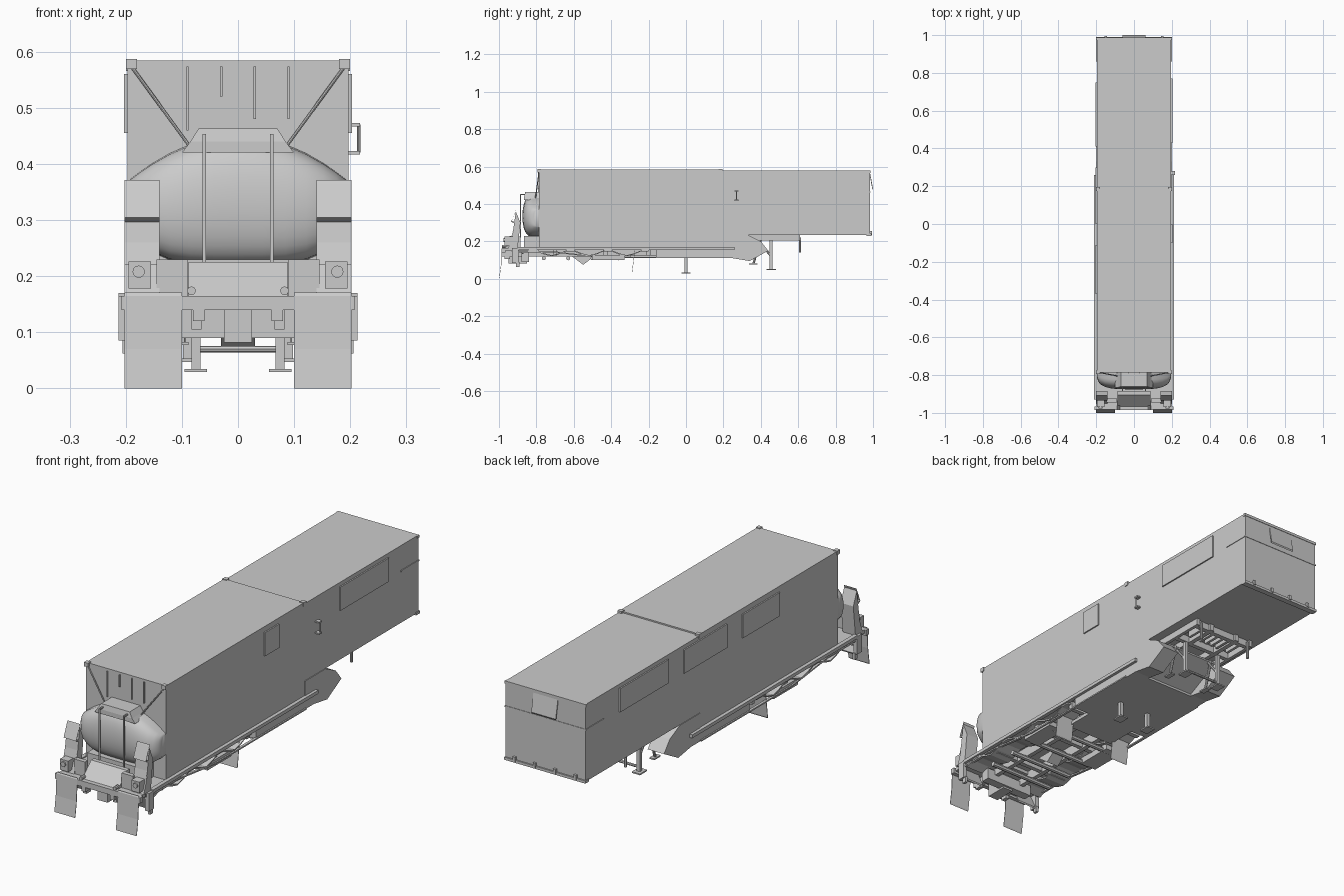
import bpy
from math import pi, sin, cos, sqrt, radians
from mathutils import Vector

if "Cube" in bpy.data.objects:
    bpy.data.objects.remove(bpy.data.objects["Cube"])

grey = bpy.data.materials.new("plain_grey")
grey.use_nodes = True
colour = (0.6, 0.6, 0.6, 1)
grey.diffuse_color = colour
grey.node_tree.nodes["Principled BSDF"].inputs["Base Color"].default_value = colour

# Main levels and stations
side, wall = 0.2, 0.197
roof, rear_roof = 0.584, 0.578
deck, rear_deck = 0.165, 0.235
bumper, front, step, rear = -0.985, -0.785, 0.185, 0.985
pan = 0.11
sheet = 0.006


def make(name, verts, faces):
    mesh = bpy.data.meshes.new(name)
    mesh.from_pydata(verts, [], faces)
    mesh.materials.append(grey)
    obj = bpy.data.objects.new(name, mesh)
    bpy.context.collection.objects.link(obj)
    return obj


def bridge(name, rings):
    """Skin a row of closed rings and cap both ends."""
    n = len(rings[0])
    verts = [point for ring in rings for point in ring]
    faces = [(r * n + i, r * n + (i + 1) % n, (r + 1) * n + (i + 1) % n, (r + 1) * n + i)
             for r in range(len(rings) - 1) for i in range(n)]
    faces += [tuple(reversed(range(n))), tuple(range(len(verts) - n, len(verts)))]
    return make(name, verts, faces)


def prism(name, x, profile, both=False):
    """Extrude a (y, z) profile over the span x; both adds the mirrored twin."""
    if both:
        prism("left_" + name, x, profile)
        prism("right_" + name, [-v for v in reversed(x)], profile)
    else:
        bridge(name, [[(v, y, z) for y, z in profile] for v in x])


def box(name, x, y, z, both=False):
    prism(name, x, [(y[0], z[0]), (y[1], z[0]), (y[1], z[1]), (y[0], z[1])], both)


def strip(name, x, path, both=False):
    """Thin bent sheet that follows a (y, z) path."""
    prism(name, x, path + [(y + sheet / 2, z + sheet) for y, z in reversed(path)], both)


def bar(name, start, end, radius, sides=8):
    a, b = Vector(start), Vector(end)
    turn = (b - a).to_track_quat("Z", "Y")
    angles = [2 * pi * i / sides for i in range(sides)]
    ring = [turn @ Vector((radius * cos(t), radius * sin(t), 0)) for t in angles]
    bridge(name, [[end_point + v for v in ring] for end_point in (a, b)])


def bar_pair(name, start, end, radius, sides=8):
    for label, s in (("left_", 1), ("right_", -1)):
        bar(label + name, (s * start[0], *start[1:]), (s * end[0], *end[1:]), radius, sides)


def about(centre, half):
    return (centre - half, centre + half)


# Container: deep front body and raised rear body
full = about(0, wall)
box("front_body", full, (front, step), (deck, roof))
box("rear_body", full, (step, rear), (rear_deck, rear_roof))
box("rear_sill", about(0, side), (rear - 0.02, rear + sheet), about(rear_deck, sheet))
box("rear_roof_lip", about(0, side), (rear - 0.01, rear + 0.002), about(rear_roof - sheet, sheet))
box("rear_door_band", about(0, side), (0.86, rear + 0.002), about(0.465, sheet / 2))
strip("rear_flap", about(0, 0.06), [(rear - sheet, rear_roof - sheet), (1 - sheet / 2, 0.475)])
for i in range(4):
    box("door_hinge", about(0.1 * i - 0.15, sheet), (rear - 0.01, rear + 0.01), (rear_deck, rear_deck + 0.02))
for y in (front, step):
    box("corner_casting", (side - 0.02, side), about(y, 0.01), (roof - 0.015, roof + 0.003), both=True)

# Side hatches as thin plates
for outward, y in ((1, (0.43, 0.77)), (1, (-0.1, 0)), (-1, (0.41, 0.75)), (-1, (0, 0.3)), (-1, (-0.37, -0.11))):
    box("side_hatch", sorted((outward * (wall - sheet), outward * (side + sheet / 2))), y, (0.455, 0.56))

# Grab handle on the left side
handle_y, handle_z = 0.27, (0.42, 0.47)
bar("handle_grip", *((side + 0.015, handle_y, z) for z in handle_z), sheet / 2)
for z in handle_z:
    box("handle_mount", (wall, side + 0.017), about(handle_y, 0.01), about(z, sheet / 2))

# Front wall ribs and diagonal braces
for x, low in zip((-0.09, -0.03, 0.03, 0.09), (0.46, 0.52, 0.48, 0.48)):
    box("front_rib", about(x, sheet / 3), about(front, sheet), (low, roof - 0.01))
bar_pair("front_brace", (side - 0.01, front, roof - 0.01), (0.085, front - 0.02, 0.43), sheet / 2)

# Rounded tank housing: each section is a squared half ellipse
segments, slices = 16, 14
rings = []
for j in range(slices + 1):
    u = -cos(pi * j / slices)
    top, low = 0.45 - 0.08 * u ** 2, 0.22 + 0.06 * u ** 4
    depth = 0.03 + 0.06 * sqrt(1 - u ** 4)
    angles = [pi * i / segments for i in range(segments + 1)]
    rings.append([(u * 0.195, front - depth * sqrt(abs(sin(t))),
                   (top + low) / 2 + (top - low) / 2 * cos(t)) for t in angles])
tank = bridge("tank_housing", rings)
bpy.context.view_layer.objects.active = tank
tank.select_set(True)
bpy.ops.object.shade_smooth_by_angle(angle=radians(40))
tank.select_set(False)

# Flared neck and straps on the tank
bridge("tank_neck", [[(x, y, z) for x, y in ((-w, front), (-w, front - d), (w, front - d), (w, front))]
                     for w, d, z in ((0.1, 0.08, 0.42), (0.085, 0.08, 0.44), (0.07, 0.075, 0.463))])
strap_y = front - 0.1
for x in about(0, 0.06):
    box("tank_strap", about(x, sheet / 2), about(strap_y, sheet / 2), (0.22, 0.453))
    box("tank_strap_top", about(x, sheet / 2), (strap_y, front), (0.447, 0.453))

# Bumper, shelf and sloped deck
box("bumper", about(0, 0.208), (bumper, bumper + 0.02), (0.14, deck))
box("bumper_shelf", about(0, side), (bumper, front), (deck - 0.015, deck))
prism("bumper_deck", about(0, 0.088),
      [(bumper + 0.02, deck), (front - 0.1, deck), (front - 0.1, 0.225), (bumper + 0.08, 0.225)])
box("front_bulkhead", about(0, 0.135), (front - 0.08, front), (deck, 0.23))

# Lamps and their folded brackets
outer = (0.14, 0.202)
lamp_y = -0.97
strip("bracket_head", outer, [(-0.91, 0.365), (-0.935, 0.305), (-0.915, 0.295), (-0.935, 0.22)], both=True)
prism("bracket_post", outer, [(-0.95, deck), (-0.93, 0.22), (-0.91, 0.36), (-0.885, 0.3), (-0.9, deck)], both=True)
strip("bracket_foot", (0.1, 0.202), [(-0.94, deck), (-0.9, 0.08)], both=True)
box("lamp_panel", (0.09, 0.145), about(-0.935, 0.01), (deck, 0.23), both=True)
box("lamp_box", (0.155, 0.195), (lamp_y, -0.93), (0.178, 0.226), both=True)
bar_pair("lamp", (0.177, lamp_y - sheet, 0.208), (0.177, lamp_y, 0.208), 0.011, sides=12)
bar_pair("tow_eye", (0.083, bumper, 0.174), (0.083, lamp_y + 0.01, 0.174), 0.008)
box("tow_bracket", (0.065, 0.083), (lamp_y, lamp_y + 0.03), (0.105, 0.14), both=True)

# Hanging flaps and wavy mudguards
strip("front_mud_flap", (0.1, 0.202), [(bumper, deck), (bumper - 0.005, 0.07), (-1, 0)], both=True)
strip("middle_mud_flap", (0.11, side), [(-0.275, 0.15), (-0.29, 0.03)], both=True)
stations = [-0.88 + 0.04 * i for i in range(18)]
strip("mudguard", (0.105, 0.207), [(y, 0.135 + 0.015 * cos(10 * pi * (y + 0.82))) for y in stations], both=True)

# Side rails, lockers and steps
rail = (side - 0.005, side + 0.013)
outboard = (0.12, side)
box("side_rail", rail, (-0.9, 0.26), (deck - 0.01, deck + 0.005), both=True)
box("rail_end_block", rail, (-0.93, -0.895), (0.085, deck), both=True)
box("lower_marker", about(side, sheet), about(-0.9, 0.01), (0.062, 0.09), both=True)
strip("lower_side_rail", about(side, sheet), [(-0.9, 0.14), (-0.7, 0.14), (-0.45, pan), (step, pan)], both=True)
box("side_locker", outboard, (-0.16, 0.25), (pan, 0.157), both=True)
box("side_step", outboard, (-0.5, -0.33), (0.1, 0.128), both=True)
box("step_box", outboard, (step, 0.26), (deck, rear_deck), both=True)
prism("sloped_locker", outboard,
      [(0.25, pan), (0.34, 0.095), (0.44, 0.15), (0.4, side), (0.33, rear_deck), (0.25, rear_deck)], both=True)

# Main beams that rise to the tail
tail = 0.61
tail_level = (rear_deck - 0.03, rear_deck)
beam = (0.06, 0.08)
box("front_beam", beam, (bumper, step), (0.12, deck), both=True)
prism("rising_beam", beam, [(step, 0.12), (0.36, tail_level[0]), (0.36, rear_deck), (step, deck)], both=True)
box("tail_beam", beam, (0.3, tail), tail_level, both=True)
box("outer_tail_beam", (0.14, 0.155), (0.3, tail), tail_level, both=True)

# Support legs, feet and struts
leg = 0.455
for x, y, foot, top in ((0.075, 0, 0.035, deck), (0.09, leg, 0.053, rear_deck)):
    box("support_leg", about(x, 0.008), about(y, 0.008), (foot, top), both=True)
    box("support_foot", about(x, 0.02), about(y, 0.025), (foot - sheet, foot), both=True)
bar_pair("leg_brace", (0.09, leg, 0.12), (0.09, 0.38, 0.215), sheet)
bar("leg_cross_tube", (-0.09, leg, 0.07), (0.09, leg, 0.07), sheet)
bar_pair("rear_strut", (0.1, 0.36, 0.08), (0.1, 0.4, 0.21), sheet)
box("strut_foot", about(0.1, 0.012), about(0.36, 0.022), about(0.08, sheet / 2), both=True)
bar_pair("tail_hook", (0.13, tail, 0.22), (0.13, tail, 0.14), sheet)

# Centre underside: pans, tubes and cross members
box("belly_pan", about(0, 0.12), (-0.3, 0.24), (pan, pan + 0.015))
strip("sloped_pan", about(0, 0.14), [(0.22, pan), (0.4, side)])
box("centre_box", about(0, 0.025), (-0.95, -0.85), (0.082, 0.15))
box("front_cross_box", about(0, 0.12), about(-0.86, 0.02), (0.09, 0.14))
prism("centre_keel", about(0, 0.03), [(-0.61, 0.12), (-0.55, 0.075), (-0.49, 0.12)])
for y in (-0.76, -0.63, -0.5, -0.36):
    bar("cross_tube", (-0.16, y, pan), (0.16, y, pan), 0.011)
for y in (-0.7, -0.43, -0.2):
    box("cross_member", about(0, 0.19), about(y, 0.01), (0.125, deck - 0.005))
for y in (0.34, leg, tail - 0.02):
    box("tail_cross_member", about(0, 0.155), about(y, 0.01), tail_level)
for i in range(8):
    box("tail_tooth", about(0.03 * i - 0.105, sheet), (0.5, tail - 0.01), tail_level)
